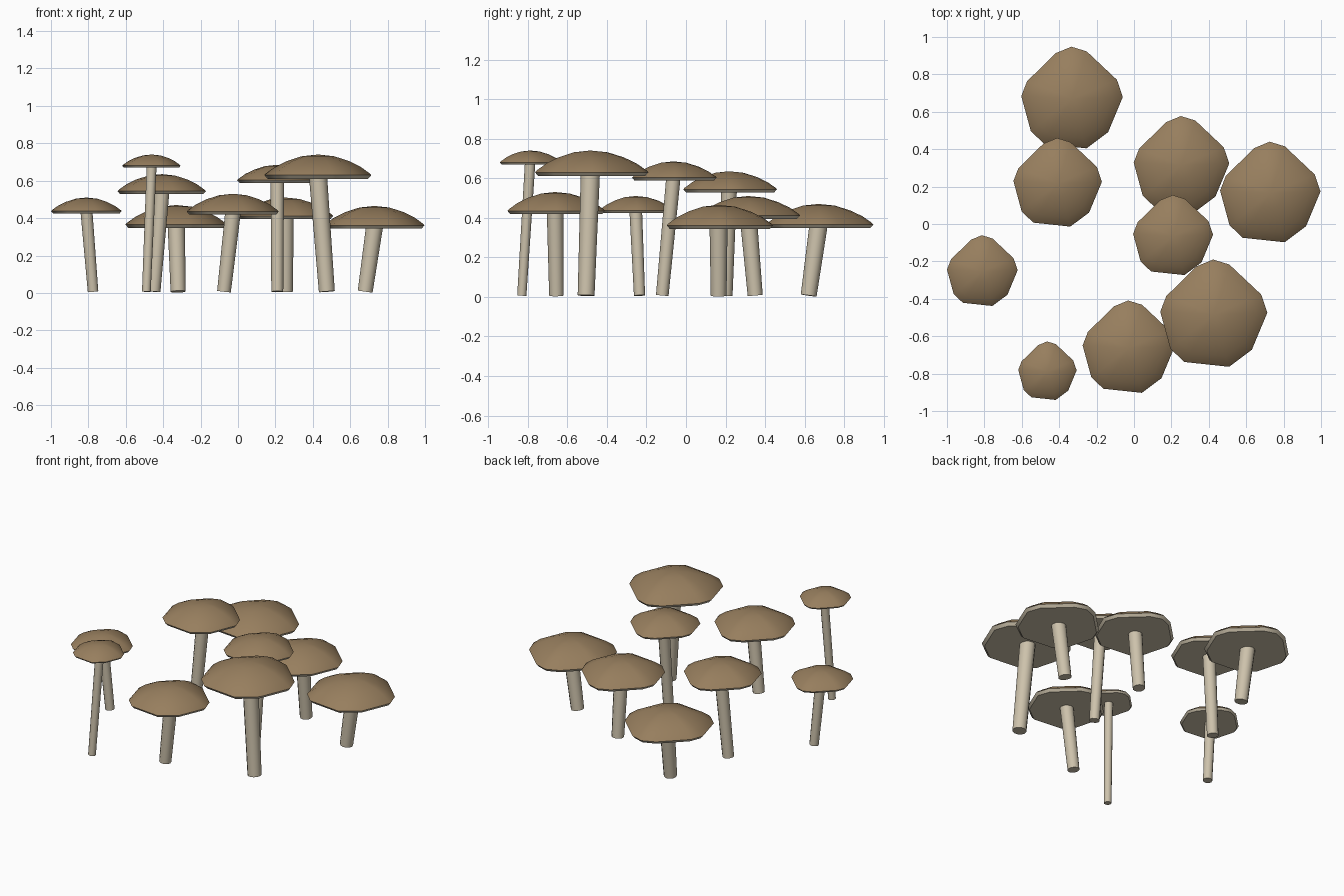
import bpy
import bmesh
from math import sin, cos, radians, pi
from mathutils import Vector

cube = bpy.data.objects.get("Cube")
if cube:
    bpy.data.objects.remove(cube, do_unlink=True)


def make_material(name, rgb):
    mat = bpy.data.materials.new(name)
    mat.use_nodes = True
    mat.diffuse_color = (*rgb, 1)
    mat.node_tree.nodes["Principled BSDF"].inputs["Base Color"].default_value = (*rgb, 1)
    return mat


BROWN = make_material("cap brown", (0.31, 0.21, 0.112))
CREAM = make_material("stem cream", (0.61, 0.54, 0.41))

# Five-cornered cap outline: angle in degrees and relative radius
OUTLINE = [(2, .99), (23, .95), (73, .97), (91, 1.02), (110, .95), (159, .95),
           (177, 1.0), (218, 1.03), (238, 1.04), (286, 1.01), (317, .96)]
# Cap rings from the underside to the dome: radius, height
PROFILE = [(.94, 0), (1, .15), (.97, .22), (.8, .49), (.58, .73), (.3, .93)]


def build_object(name, rings, end, materials, painted):
    """Skin rings of points into a closed mesh, ending in a point or a flat face."""
    bm = bmesh.new()
    loops = [[bm.verts.new(p) for p in ring] for ring in rings]
    n = len(loops[0])
    bm.faces.new(loops[0][::-1])
    for level, (low, high) in enumerate(zip(loops, loops[1:])):
        for i in range(n):
            j = (i + 1) % n
            face = bm.faces.new((low[i], low[j], high[j], high[i]))
            face.material_index = 1 if painted and level == 0 else 0
    if end is None:
        bm.faces.new(loops[-1])
    else:
        tip = bm.verts.new(end)
        for i in range(n):
            bm.faces.new((loops[-1][i], loops[-1][(i + 1) % n], tip))
    bm.faces.ensure_lookup_table()
    if painted:
        bm.faces[0].material_index = 1
    mesh = bpy.data.meshes.new(name)
    bm.to_mesh(mesh)
    bm.free()
    for mat in materials:
        mesh.materials.append(mat)
    obj = bpy.data.objects.new(name, mesh)
    bpy.context.collection.objects.link(obj)
    bpy.ops.object.select_all(action='DESELECT')
    obj.select_set(True)
    bpy.context.view_layer.objects.active = obj
    bpy.ops.object.shade_smooth_by_angle(angle=radians(38))
    return obj


def mushroom(name, x, y, size, top, foot_x, foot_y):
    height = size * 0.45
    centre = Vector((x, y - 0.02 * size, top - height))
    # Domed cap with a pale flat underside
    rings = [[centre + Vector((size * r * k * cos(radians(a)),
                               size * r * k * sin(radians(a)), height * z))
              for a, k in OUTLINE] for r, z in PROFILE]
    build_object(name + "_cap", rings, centre + Vector((0, 0, height)),
                 (BROWN, CREAM), True)
    # Leaning stem that widens towards the cap
    foot = Vector((foot_x, foot_y, 0.007))
    head = centre + Vector((0, 0, height * 0.1))
    turn = Vector((0, 0, 1)).rotation_difference(head - foot)
    rings = []
    for point, radius in ((foot, size * 0.148), (head, size * 0.168)):
        rings.append([point + turn @ Vector((radius * cos(t * pi / 6),
                                             radius * sin(t * pi / 6), 0))
                      for t in range(12)])
    build_object(name + "_stem", rings, None, (CREAM,), False)


# Cap centre x, y, cap radius, top height, stem foot x, y
mushroom("back_mushroom", -.33, .675, .273, .47, -.32, .62)
mushroom("back_right_mushroom", -.407, .222, .238, .635, -.45, .2)
mushroom("back_left_mushroom", .255, .32, .257, .51, .255, .35)
mushroom("left_mushroom", .73, .17, .27, .465, .68, .165)
mushroom("middle_mushroom", .21, -.06, .215, .685, .21, -.12)
mushroom("right_mushroom", -.81, -.25, .19, .51, -.775, -.235)
mushroom("small_front_mushroom", -.462, -.785, .157, .74, -.49, -.83)
mushroom("front_mushroom", -.027, -.657, .248, .53, -.075, -.655)
mushroom("large_front_mushroom", .428, -.478, .288, .74, .475, -.505)
